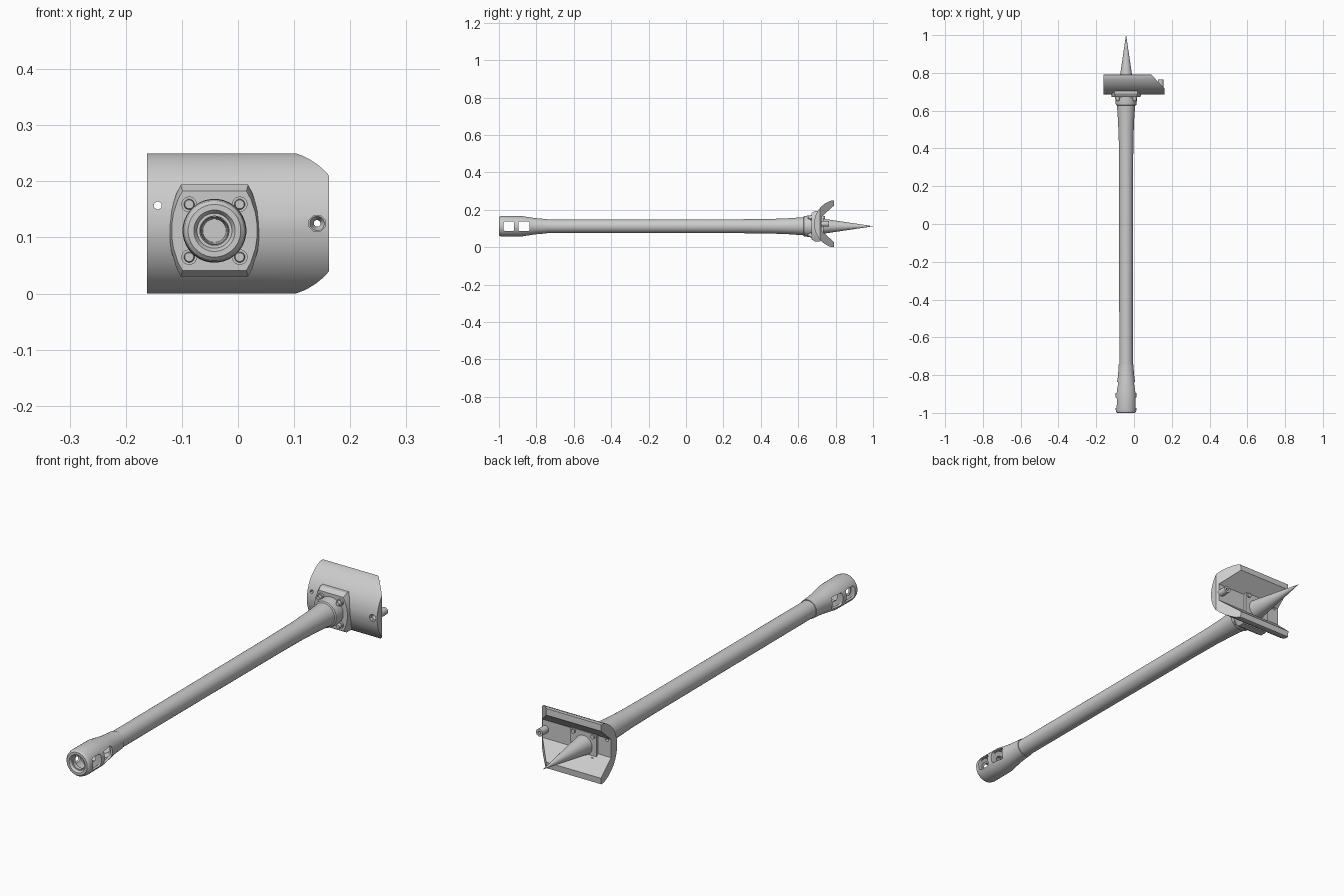
import bpy, bmesh, math
from mathutils import Vector

if "Cube" in bpy.data.objects:
    bpy.data.objects.remove(bpy.data.objects["Cube"])

AX, AZ = -0.042, 0.112          # barrel axis
SC = 0.125                      # shield centre height

steel = bpy.data.materials.new("grey_steel")
steel.diffuse_color = (0.6, 0.6, 0.6, 1)
steel.use_nodes = True
steel.node_tree.nodes["Principled BSDF"].inputs["Base Color"].default_value = steel.diffuse_color


def make(name, bm):
    bmesh.ops.recalc_face_normals(bm, faces=bm.faces[:])
    me = bpy.data.meshes.new(name)
    bm.to_mesh(me)
    bm.free()
    ob = bpy.data.objects.new(name, me)
    bpy.context.collection.objects.link(ob)
    me.materials.append(steel)
    return ob


def loft(name, rings, closed=False):
    """Skin matching rings of points; cap the ends or close the loop."""
    bm = bmesh.new()
    vs = [[bm.verts.new(p) for p in r] for r in rings]
    n = len(rings[0])
    pairs = list(zip(vs, vs[1:])) + ([(vs[-1], vs[0])] if closed else [])
    for a, b in pairs:
        for i in range(n):
            j = (i + 1) % n
            bm.faces.new((a[i], a[j], b[j], b[i]))
    if not closed:
        bm.faces.new(vs[0])
        bm.faces.new(vs[-1])
    return make(name, bm)


def lathe(name, prof, x=AX, z=AZ, n=32, closed=False):
    """Turn (y, radius) points about an axis running along y."""
    rings = [[(x + r * math.cos(2 * math.pi * (i + .5) / n), y,
               z + r * math.sin(2 * math.pi * (i + .5) / n)) for i in range(n)]
             for y, r in prof]
    return loft(name, rings, closed)


def box(name, c, s, bevel=0):
    bm = bmesh.new()
    bmesh.ops.create_cube(bm, size=1)
    for v in bm.verts:
        v.co = Vector(c) + Vector([v.co[k] * s[k] for k in range(3)])
    if bevel:
        es = [e for e in bm.edges if abs((e.verts[0].co - e.verts[1].co).x) > s[0] * .5]
        bmesh.ops.bevel(bm, geom=es, offset=bevel, segments=3, affect='EDGES', profile=.5)
    return make(name, bm)


def cut(ob, cutters):
    bpy.context.view_layer.objects.active = ob
    for c in cutters:
        m = ob.modifiers.new("cut", 'BOOLEAN')
        m.operation, m.solver, m.object = 'DIFFERENCE', 'EXACT', c
        bpy.ops.object.modifier_apply(modifier=m.name)
        bpy.data.objects.remove(c)


# Barrel tube, flaring toward the collar
lathe("barrel", [(-.76, .036), (-.2, .0365), (.3, .0375), (.45, .039),
                 (.55, .043), (.635, .049)])

# Hollow muzzle brake with a middle baffle and two side windows
brake = lathe("muzzle_brake", [
    (-.995, .033), (-1, .037), (-1, .047), (-.994, .053), (-.98, .056), (-.88, .055),
    (-.81, .044), (-.77, .0405), (-.745, .039), (-.745, .02), (-.82, .024), (-.83, .038),
    (-.897, .046), (-.899, .025), (-.914, .025), (-.916, .047), (-.978, .047),
    (-.981, .028)], closed=True)
cut(brake, [box("window_cutter", (AX, y, AZ), (.3, l, .052), .009)
            for y, l in ((-.947, .056), (-.866, .06))])
lathe("muzzle_bore_rim", [(-.99, .034), (-.99, .026), (-.975, .026), (-.975, .034)],
      closed=True)

# Collar at the root of the barrel
lathe("collar", [(.625, .045), (.63, .054), (.65, .057), (.69, .057)])

# Bolted plate with bulging sides and a chamfered front
half = [(.060, .082), (.068, .066), (.077, .036), (.080, .012)]
outline = half + [(x, -z) for x, z in reversed(half)]
outline += [(-x, -z) for x, z in outline]
loft("mount_plate", [[(AX + x * sx, y, AZ + z * sz) for x, z in outline]
                     for y, sx, sz in ((.72, 1, 1), (.69, 1, 1), (.672, .95, .86))])

# Four corner bolts
for sx in (-1, 1):
    for sz in (-1, 1):
        x, z = AX + .045 * sx, AZ + .047 * sz
        lathe("bolt_washer", [(.664, .014), (.68, .014)], x, z, 16)
        lathe("bolt_head", [(.652, .008), (.655, .0095), (.67, .0095)], x, z, 12)
        lathe("bolt_end", [(.71, .009), (.742, .009)], x, z, 12)

# Curved shield: rounded outside, faceted channel inside
R, CY = .13, .815
amax = math.asin(.1245 / R)
section = [(CY - R * math.cos(a), SC + R * math.sin(a))
           for a in [amax * (i / 12 - 1) for i in range(25)]]
section += [(.79, SC + .124), (.792, SC + .098), (.725, SC + .038),
            (.725, SC - .038), (.792, SC - .098), (.79, SC - .124)]
shield = loft("shield", [[(x, y, z) for y, z in section] for x in (-.162, .162)])

# Slanted corner cut at one end, plus two sight holes
corner = loft("corner_cutter", [[(x, y, z) for x, y in
              ((.085, .798), (.162, .717), (.182, .696), (.3, .696), (.3, .9), (.085, .9))]
              for z in (-.1, .4)])
sight = lathe("sight_cutter", [(.6, .0155), (.76, .0155)], .141, .125, 8)
port = lathe("port_cutter", [(.6, .0075), (.9, .0075)], -.143, .157, 6)
cut(shield, [corner, sight, port])
lathe("sight_tube", [(.70, .0155), (.765, .0155), (.765, .006), (.715, .006), (.70, .013)],
      .141, .125, 16, closed=True)

# Rear breech pad and tapered spike
box("breech_pad", (AX, .722, AZ), (.12, .026, .115))
lathe("rear_spike", [(.70, .043), (.735, .040), (1, .0004)])

# Smooth round surfaces, keep hard edges
for ob in bpy.context.scene.objects:
    ob.select_set(True)
    bpy.context.view_layer.objects.active = ob
bpy.ops.object.shade_smooth_by_angle(angle=math.radians(30))
